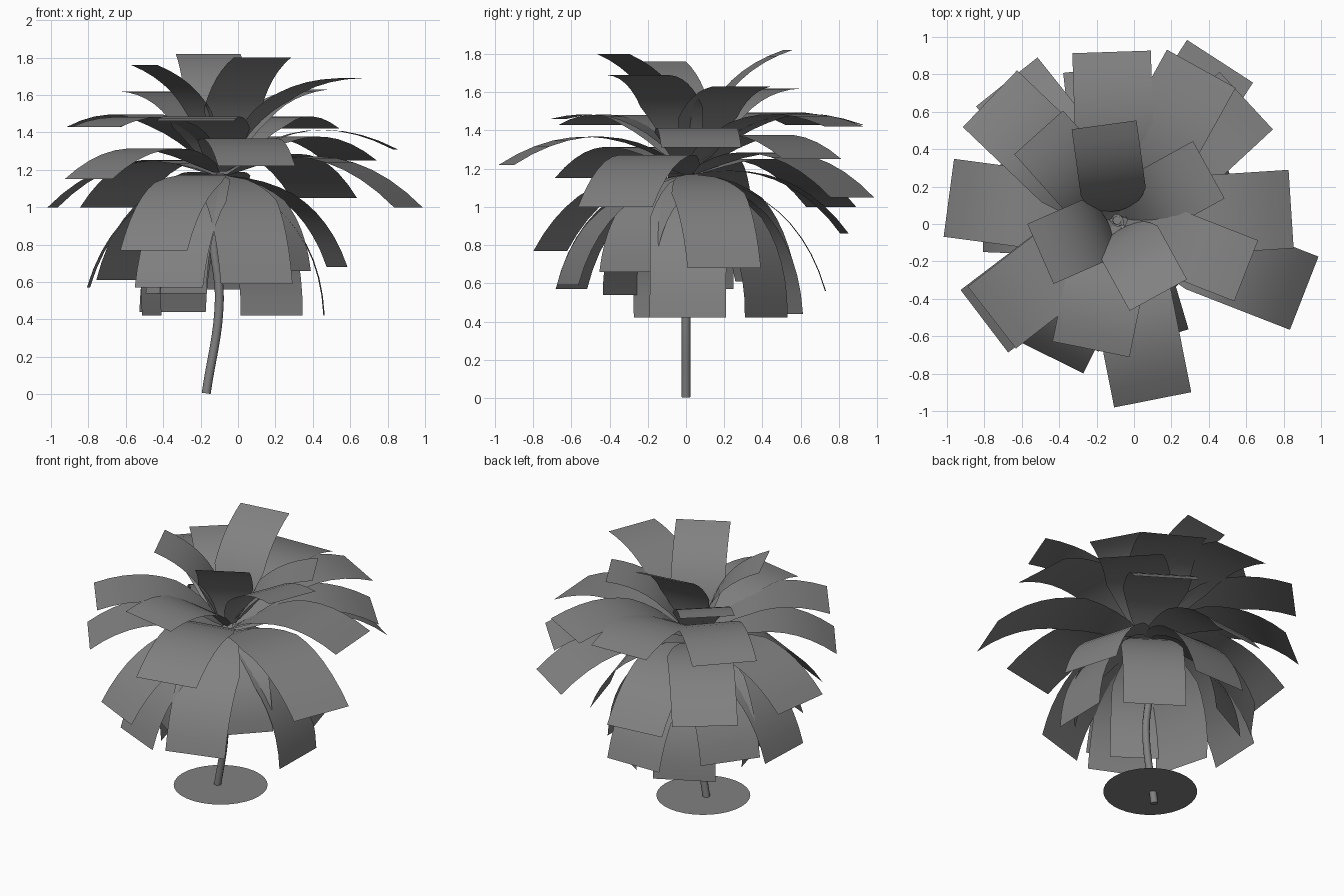
import bpy, bmesh, math
from mathutils import Vector

if "Cube" in bpy.data.objects:
    bpy.data.objects.remove(bpy.data.objects["Cube"])

mat = bpy.data.materials.new("dull_grey")
mat.diffuse_color = (0.22, 0.22, 0.22, 1)
mat.use_nodes = True
mat.node_tree.nodes["Principled BSDF"].inputs["Base Color"].default_value = mat.diffuse_color


def finish(name, bm):
    me = bpy.data.meshes.new(name)
    bm.to_mesh(me)
    bm.free()
    for p in me.polygons:
        p.use_smooth = True
    me.materials.append(mat)
    ob = bpy.data.objects.new(name, me)
    bpy.context.collection.objects.link(ob)


def leaf(name, tip, width, bulge, offset, steps=10):
    """Flat strip bent in an arc from the crown to the tip."""
    tip = Vector(tip)
    base = Vector((-0.09, 0.02, 1.17 + 0.1 * max(0, tip.z - 1.0)))  # upper leaves start higher
    out = Vector((tip.x - base.x, tip.y - base.y, 0)).normalized()
    side = Vector((-out.y, out.x, 0))
    base += out * offset
    chord = tip - base
    perp = side.cross(chord).normalized()
    if perp.z < 0:
        perp = -perp
    ctrl = (base + tip) / 2 + perp * chord.length * bulge
    bm = bmesh.new()
    prev = None
    for i in range(steps + 1):
        t = i / steps
        c = base * (1 - t) ** 2 + ctrl * 2 * t * (1 - t) + tip * t * t
        w = width / 2 * (0.12 + 0.88 * min(1, t / 0.4) ** 0.55)
        row = [bm.verts.new(c + side * w), bm.verts.new(c - side * w)]
        if prev:
            bm.faces.new((prev[0], prev[1], row[1], row[0]))
        prev = row
    finish(name, bm)


# Tip centres: young upright leaves, spreading leaves, hanging leaves
upright = [(-.16, .53, 1.82), (-.50, -.16, 1.76), (.13, -.38, 1.80),
           (.40, .29, 1.63), (.60, -.25, 1.69), (-.51, .49, 1.62)]
spreading = [(-.23, -.67, 1.46), (-.12, .92, 1.43), (.36, .83, 1.42),
             (.60, .66, 1.25), (.84, .08, 1.31), (.91, -.37, 1.00),
             (.10, -.94, 1.22), (-.80, -.52, 1.15), (-.76, -.50, 1.43),
             (-.99, .14, 1.00), (-.77, .67, 1.43), (-.68, .76, 1.00),
             (.46, .87, 1.05)]
hanging = [(-.45, -.71, .77), (-.18, .83, .86), (-.10, .73, .56),
           (.46, .01, .42), (.53, .20, .68), (.25, -.31, .66),
           (.10, -.62, .59), (-.37, -.60, .57), (-.46, -.08, .42),
           (-.35, .52, .44), (.18, .42, .42), (-.80, .05, .57),
           (-.64, .42, .61), (-.33, -.32, .54)]
for group, tips, width, bulge, offset in (
        ("upright_leaf", upright, .35, .31, .05),
        ("spreading_leaf", spreading, .42, .34, .03),
        ("hanging_leaf", hanging, .40, .32, .02)):
    for tip in tips:
        leaf(group, tip, width, bulge, offset)

# Curved trunk
cu = bpy.data.curves.new("trunk", 'CURVE')
cu.dimensions = '3D'
cu.bevel_depth = 0.024
cu.bevel_resolution = 2
cu.use_fill_caps = True
cu.resolution_u = 8
cu.materials.append(mat)
sp = cu.splines.new('BEZIER')
pts = [(-.17, 0, .005), (-.10, 0, .50), (-.13, 0, .85), (-.09, .02, 1.18)]
sp.bezier_points.add(len(pts) - 1)
for bp, co in zip(sp.bezier_points, pts):
    bp.co = co
    bp.handle_left_type = bp.handle_right_type = 'AUTO'
bpy.context.collection.objects.link(bpy.data.objects.new("trunk", cu))

# Soil disc
bpy.ops.mesh.primitive_circle_add(vertices=32, radius=.3, fill_type='NGON',
                                  location=(-.135, 0, .08))
bpy.context.object.name = "soil_disc"
bpy.context.object.data.materials.append(mat)
